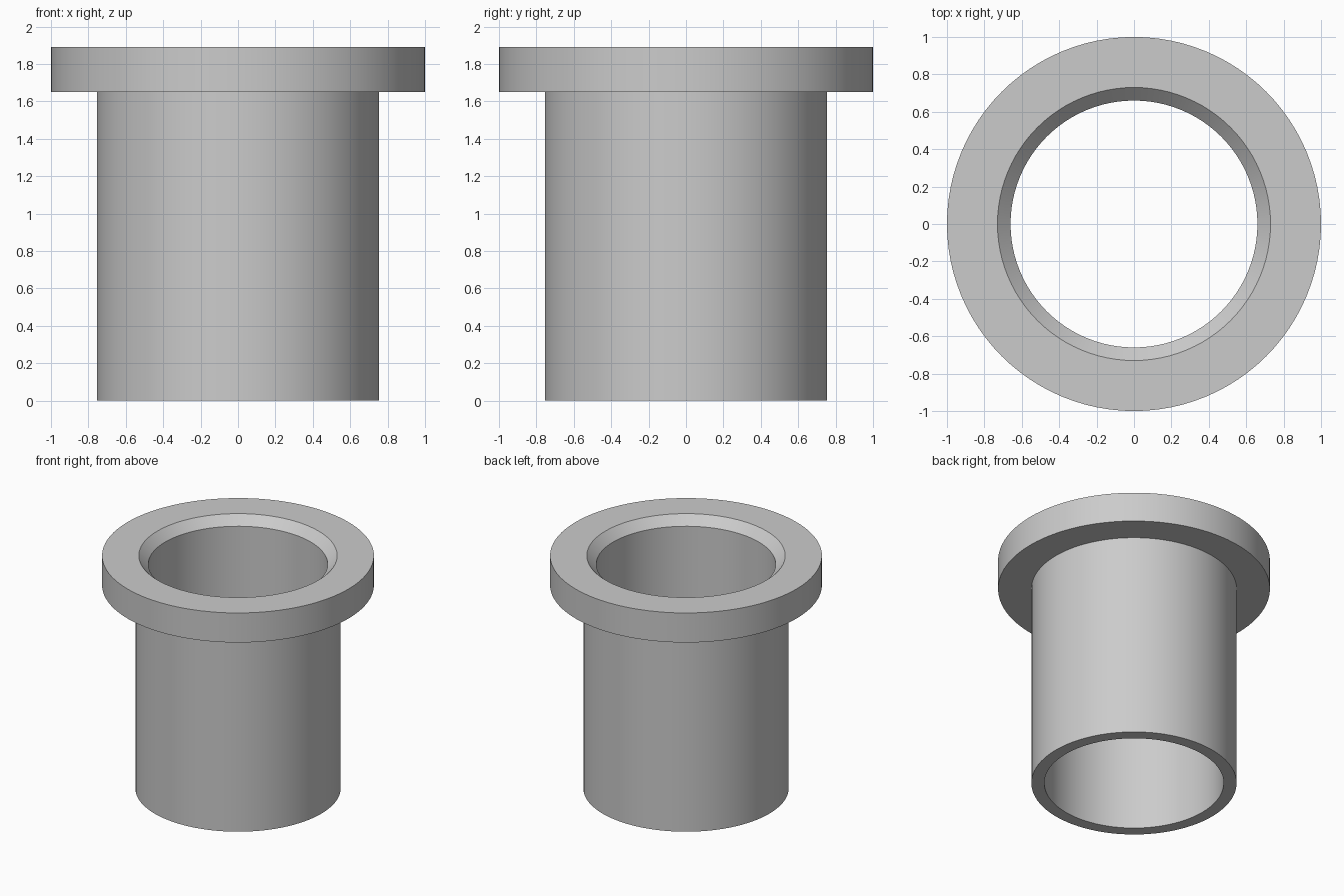
import bpy
import bmesh
import math

SEGMENTS = 96

cube = bpy.data.objects.get("Cube")
if cube:
    bpy.data.objects.remove(cube, do_unlink=True)

# Plain grey material
grey = bpy.data.materials.new("grey")
grey.use_nodes = True
colour = (0.6, 0.6, 0.6, 1)
grey.diffuse_color = colour
grey.node_tree.nodes["Principled BSDF"].inputs["Base Color"].default_value = colour


def lathe(name, profile, material):
    """Turn a closed (radius, height) profile around the z axis."""
    bm = bmesh.new()
    verts = [bm.verts.new((r, 0, z)) for r, z in profile]
    edges = [bm.edges.new((v, verts[i - 1])) for i, v in enumerate(verts)]
    bmesh.ops.spin(bm, geom=verts + edges, cent=(0, 0, 0), axis=(0, 0, 1),
                   angle=math.tau, steps=SEGMENTS, use_merge=True)
    bmesh.ops.remove_doubles(bm, verts=bm.verts[:], dist=0.0001)
    bmesh.ops.recalc_face_normals(bm, faces=bm.faces[:])
    mesh = bpy.data.meshes.new(name)
    bm.to_mesh(mesh)
    bm.free()
    mesh.materials.append(material)
    obj = bpy.data.objects.new(name, mesh)
    bpy.context.collection.objects.link(obj)
    bpy.ops.object.select_all(action="DESELECT")
    obj.select_set(True)
    bpy.context.view_layer.objects.active = obj
    bpy.ops.object.shade_smooth_by_angle(angle=math.radians(30))
    return obj


# Hollow sleeve with a top flange and a chamfered mouth
lathe("flanged_bushing", [
    (0.66, 0), (0.755, 0),
    (0.755, 1.65), (1, 1.65),
    (1, 1.89), (0.73, 1.89),
    (0.66, 1.82),
], grey)
